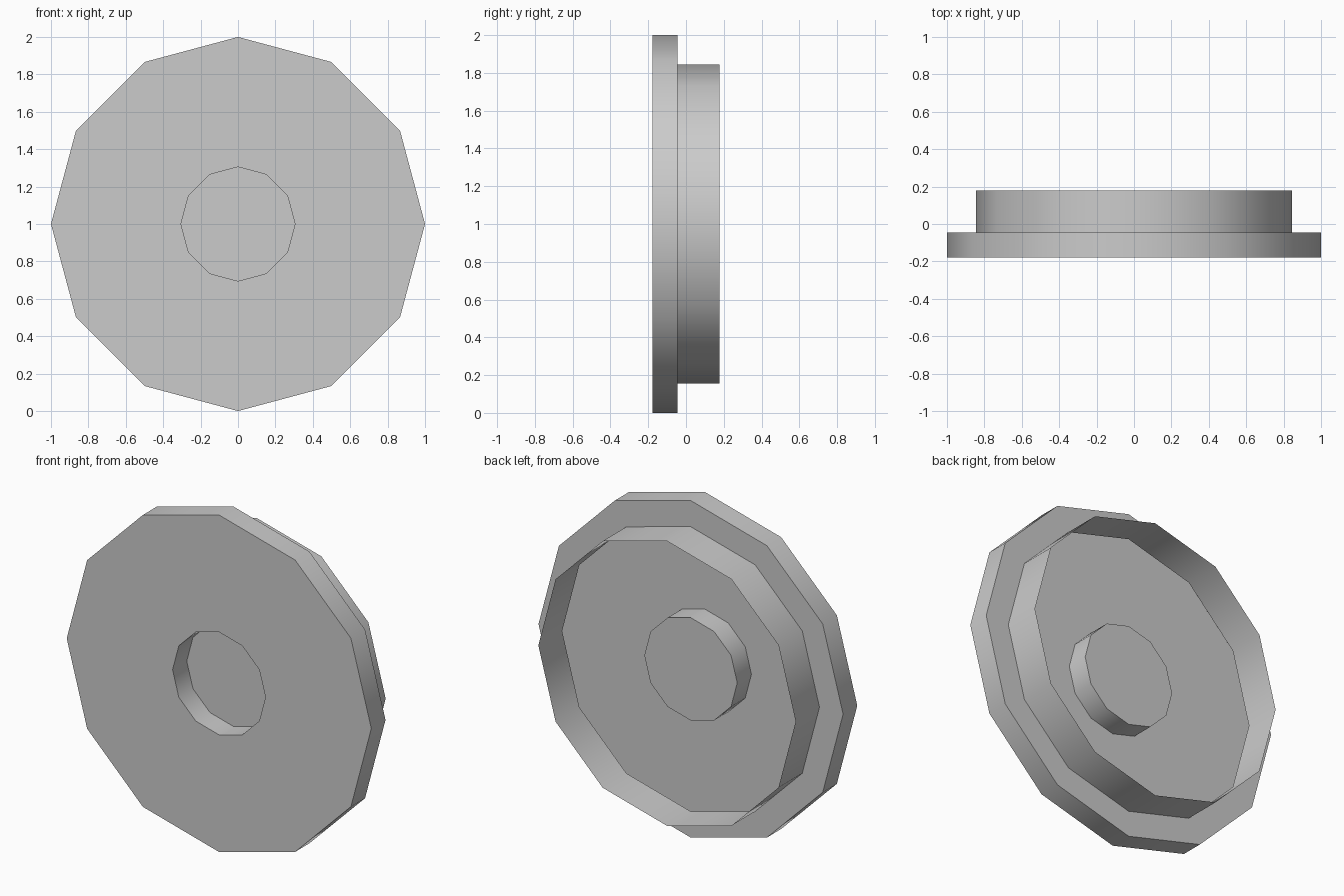
import bpy
import bmesh
import math
from mathutils import Vector

if "Cube" in bpy.data.objects:
    bpy.data.objects.remove(bpy.data.objects["Cube"])

SIDES = 12
HALF = 0.178     # half the total depth
STEP = -0.045    # back of the flange, also the floor of the hub recess

# One thin pressed shell, as (radius, y): hub wall, front face, flange edge, step, rim wall
PROFILE = [(0.305, STEP), (0.305, -HALF), (1.0, -HALF),
           (1.0, STEP), (0.845, STEP), (0.845, HALF)]

metal = bpy.data.materials.new("grey metal")
metal.diffuse_color = (0.6, 0.6, 0.6, 1.0)
metal.use_nodes = True
metal.node_tree.nodes["Principled BSDF"].inputs["Base Color"].default_value = metal.diffuse_color

# Revolve the profile around the y axis
bm = bmesh.new()
rings = []
for radius, y in PROFILE:
    ring = []
    for i in range(SIDES):
        a = 2 * math.pi * i / SIDES
        ring.append(bm.verts.new((radius * math.sin(a), y, 1 + radius * math.cos(a))))
    rings.append(ring)
for a, b in zip(rings, rings[1:]):
    for i in range(SIDES):
        j = (i + 1) % SIDES
        bm.faces.new((a[i], a[j], b[j], b[i]))

# Hub floor; the rim stays open at the back
hub = bm.faces.new(rings[0])
bmesh.ops.recalc_face_normals(bm, faces=bm.faces[:])
hub.normal_update()
if hub.normal.dot(Vector((0, -1, 0))) < 0:
    bmesh.ops.reverse_faces(bm, faces=bm.faces[:])

mesh = bpy.data.meshes.new("wheel_disc")
bm.to_mesh(mesh)
bm.free()
mesh.materials.append(metal)
wheel = bpy.data.objects.new("wheel_disc", mesh)
bpy.context.collection.objects.link(wheel)

# Smooth around the walls, sharp at the steps
bpy.context.view_layer.objects.active = wheel
wheel.select_set(True)
bpy.ops.object.shade_smooth_by_angle(angle=math.radians(45))
